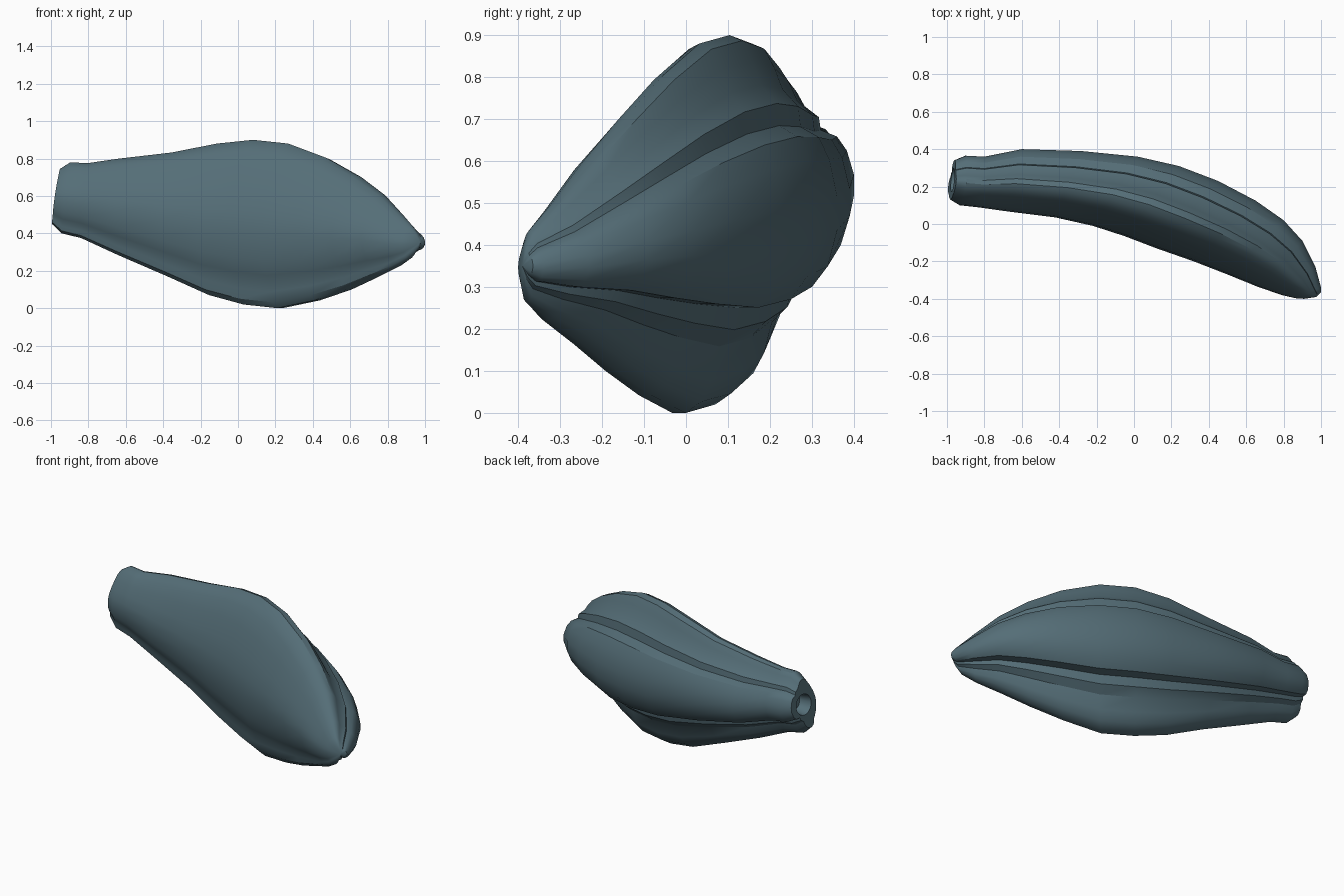
import bpy, bmesh, math
from mathutils import Vector

if "Cube" in bpy.data.objects:
    bpy.data.objects.remove(bpy.data.objects["Cube"])

# ribbed pod colour
mat = bpy.data.materials.new("slate teal")
mat.diffuse_color = (0.09, 0.155, 0.185, 1)
mat.use_nodes = True
mat.node_tree.nodes["Principled BSDF"].inputs["Base Color"].default_value = mat.diffuse_color

# stations: front edge x,y / back edge x,y / bottom z / top z
STATIONS = [
    (-1.00, .13, -.98, .34, .45, .745), (-.95, .10, -.92, .365, .40, .78),
    (-.85, .09, -.81, .36, .375, .775), (-.66, .065, -.60, .40, .285, .80),
    (-.42, .035, -.28, .39, .172, .832), (-.22, -.01, .02, .36, .07, .88),
    (-.05, -.065, .24, .31, .02, .90), (.12, -.13, .45, .23, .0, .88),
    (.32, -.20, .65, .125, .042, .805), (.50, -.27, .80, .02, .10, .71),
    (.66, -.335, .90, -.09, .165, .61), (.79, -.38, .97, -.23, .22, .50),
    (.87, -.398, 1.0, -.34, .265, .435), (.91, -.40, 1.0, -.365, .30, .40),
]
# ribbed cross-section: u = front to back, v = bottom to top
SECTION = [
    (.38, .985), (.45, 1), (.53, .985), (.595, .93), (.65, .865), (.75, .815),
    (.765, .755), (.88, .725), (.95, .66), (1, .55), (1, .45), (.94, .345),
    (.84, .285), (.70, .285), (.68, .225), (.58, .18), (.53, .09), (.46, .03),
    (.36, 0), (.27, 0), (.20, .035), (.17, .10), (.15, .155), (.105, .20),
    (.045, .29), (0, .45), (.02, .57), (.08, .69), (.18, .825), (.28, .93),
]


def place(i, u, v):
    fx, fy, bx, by, zb, zt = STATIONS[i]
    shear = .04 * v if i < 2 else (.025 * v if i == 2 else 0)
    return Vector((fx + (bx - fx) * u + shear, fy + (by - fy) * u, zb + (zt - zb) * v))


bm = bmesh.new()


def bridge(a, b):
    n = len(a)
    for k in range(n):
        bm.faces.new((a[k], a[(k + 1) % n], b[(k + 1) % n], b[k]))


# ribbed body
rings = [[bm.verts.new(place(i, u, v)) for u, v in SECTION] for i in range(len(STATIONS))]
for a, b in zip(rings, rings[1:]):
    bridge(a, b)

# pointed tip
tip = bm.verts.new((.975, -.39, .35))
last = rings[-1]
for k in range(len(last)):
    bm.faces.new((last[k], last[(k + 1) % len(last)], tip))

# stem end with a round recess
angles = [math.atan2(v - .5, u - .5) for u, v in SECTION]


def recess(radius, depth):
    ring = []
    for a in angles:
        p = place(0, .5 + radius / .2 * math.cos(a), .5 + radius / .29 * math.sin(a))
        ring.append(bm.verts.new(p + Vector((depth, 0, 0))))
    return ring


rim, floor = recess(.06, 0), recess(.05, .07)
bridge(rings[0], rim)
bridge(rim, floor)
bm.faces.new(floor)

bmesh.ops.recalc_face_normals(bm, faces=bm.faces)
mesh = bpy.data.meshes.new("ribbed_pod")
bm.to_mesh(mesh)
bm.free()
mesh.materials.append(mat)
pod = bpy.data.objects.new("ribbed_pod", mesh)
bpy.context.collection.objects.link(pod)
bpy.context.view_layer.objects.active = pod
pod.select_set(True)
bpy.ops.object.shade_smooth_by_angle(angle=math.radians(32))
